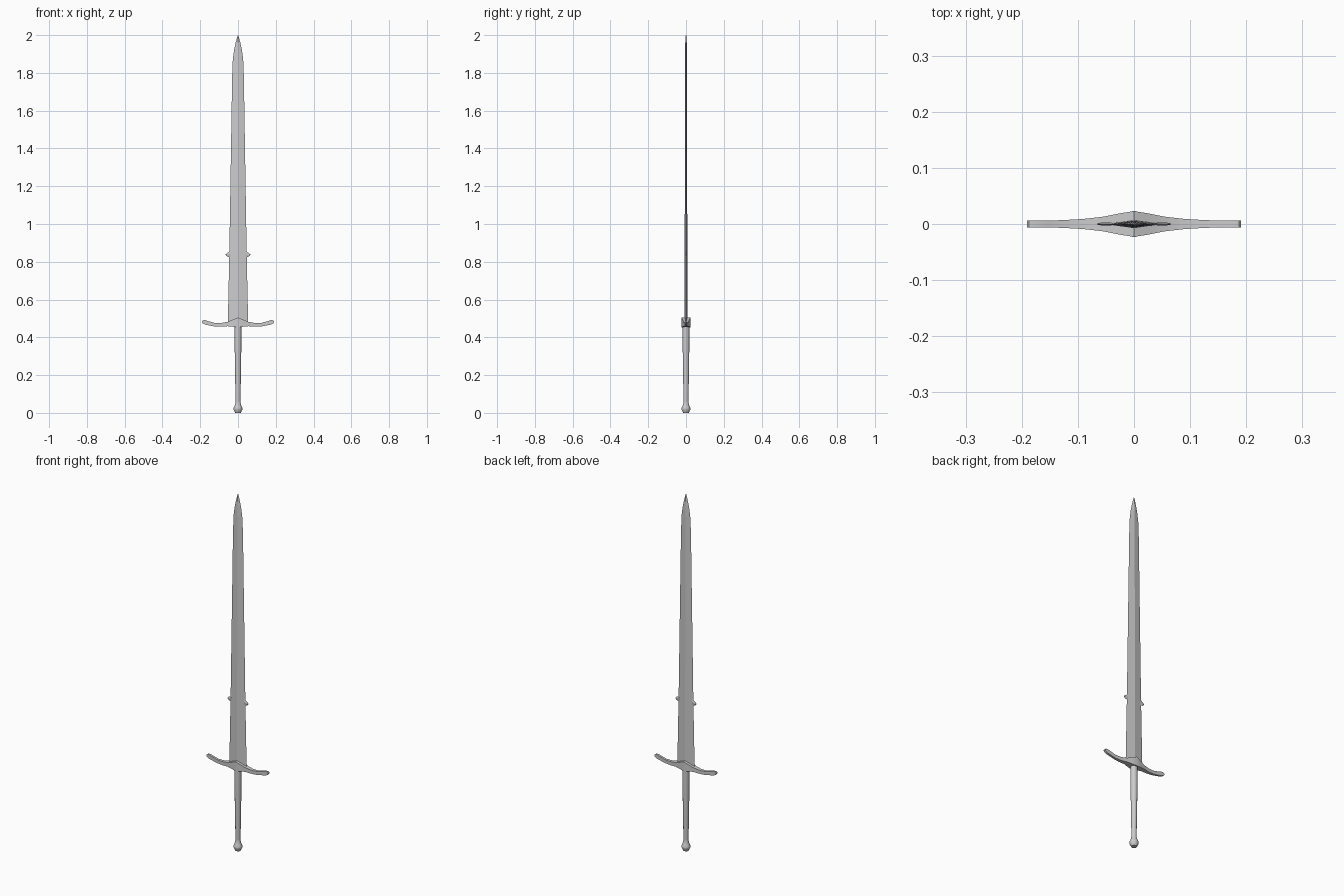
import bpy, bmesh, math

if "Cube" in bpy.data.objects:
    bpy.data.objects.remove(bpy.data.objects["Cube"])


def loft(name, rings, smooth=None):
    """Skin a list of equal-length rings and cap both ends."""
    bm = bmesh.new()
    loops = [[bm.verts.new(p) for p in ring] for ring in rings]
    n = len(loops[0])
    for a, b in zip(loops, loops[1:]):
        for i in range(n):
            j = (i + 1) % n
            bm.faces.new((a[i], a[j], b[j], b[i]))
    bm.faces.new(loops[0])
    bm.faces.new(loops[-1])
    bmesh.ops.remove_doubles(bm, verts=bm.verts, dist=1e-5)
    bmesh.ops.recalc_face_normals(bm, faces=bm.faces)
    me = bpy.data.meshes.new(name)
    bm.to_mesh(me)
    bm.free()
    ob = bpy.data.objects.new(name, me)
    bpy.context.collection.objects.link(ob)
    if smooth:
        bpy.ops.object.select_all(action='DESELECT')
        ob.select_set(True)
        bpy.context.view_layer.objects.active = ob
        bpy.ops.object.shade_smooth_by_angle(angle=math.radians(smooth))
    return ob


# Blade: diamond section, (height, half width, half thickness)
blade = [(0.465, 0.054, 0.0075), (0.84, 0.046, 0.007), (1.40, 0.037, 0.006),
         (1.78, 0.031, 0.005), (1.87, 0.0275, 0.005), (1.92, 0.021, 0.0045),
         (1.96, 0.0125, 0.004), (1.985, 0.006, 0.003), (2.0, 0.001, 0.001)]
loft("blade", [[(w, 0, z), (0, t, z), (-w, 0, z), (0, -t, z)] for z, w, t in blade])

# Small pointed lugs on the blade edges: (x, low z, high z, half thickness)
lug = [(0.040, 0.822, 0.868, 0.003), (0.049, 0.825, 0.851, 0.003),
       (0.058, 0.828, 0.846, 0.0025), (0.066, 0.837, 0.839, 0.001)]
for side, s in (("left", -1), ("right", 1)):
    loft("lug_" + side, [[(s * x, 0, lo), (s * x, t, (lo + hi) / 2),
                          (s * x, 0, hi), (s * x, -t, (lo + hi) / 2)]
                         for x, lo, hi, t in lug])

# Crossguard: rectangular section swept across, (x, low z, high z, half depth)
half = [(0.0, 0.453, 0.505, 0.023), (0.025, 0.456, 0.495, 0.019),
        (0.055, 0.459, 0.482, 0.013), (0.09, 0.456, 0.476, 0.009),
        (0.125, 0.458, 0.477, 0.007), (0.155, 0.464, 0.485, 0.006),
        (0.175, 0.468, 0.491, 0.006), (0.187, 0.474, 0.490, 0.006),
        (0.191, 0.480, 0.486, 0.006)]
guard = [(-x, lo, hi, d) for x, lo, hi, d in half[:0:-1]] + half
loft("crossguard", [[(x, -d, lo), (x, d, lo), (x, d, hi), (x, -d, hi)]
                    for x, lo, hi, d in guard], 30)


# Grip and pommel: turned profiles, (height, radius)
def turned(name, profile, sides=12):
    angles = [2 * math.pi * i / sides for i in range(sides)]
    loft(name, [[(r * math.cos(a), r * math.sin(a), z) for a in angles]
                for z, r in profile], 40)


turned("grip", [(0.045, 0.013), (0.15, 0.0145), (0.30, 0.017), (0.40, 0.018), (0.465, 0.018)])
turned("pommel", [(0.0, 0.015), (0.008, 0.018), (0.018, 0.0235), (0.026, 0.0235),
                  (0.036, 0.018), (0.050, 0.0145), (0.06, 0.013)])
